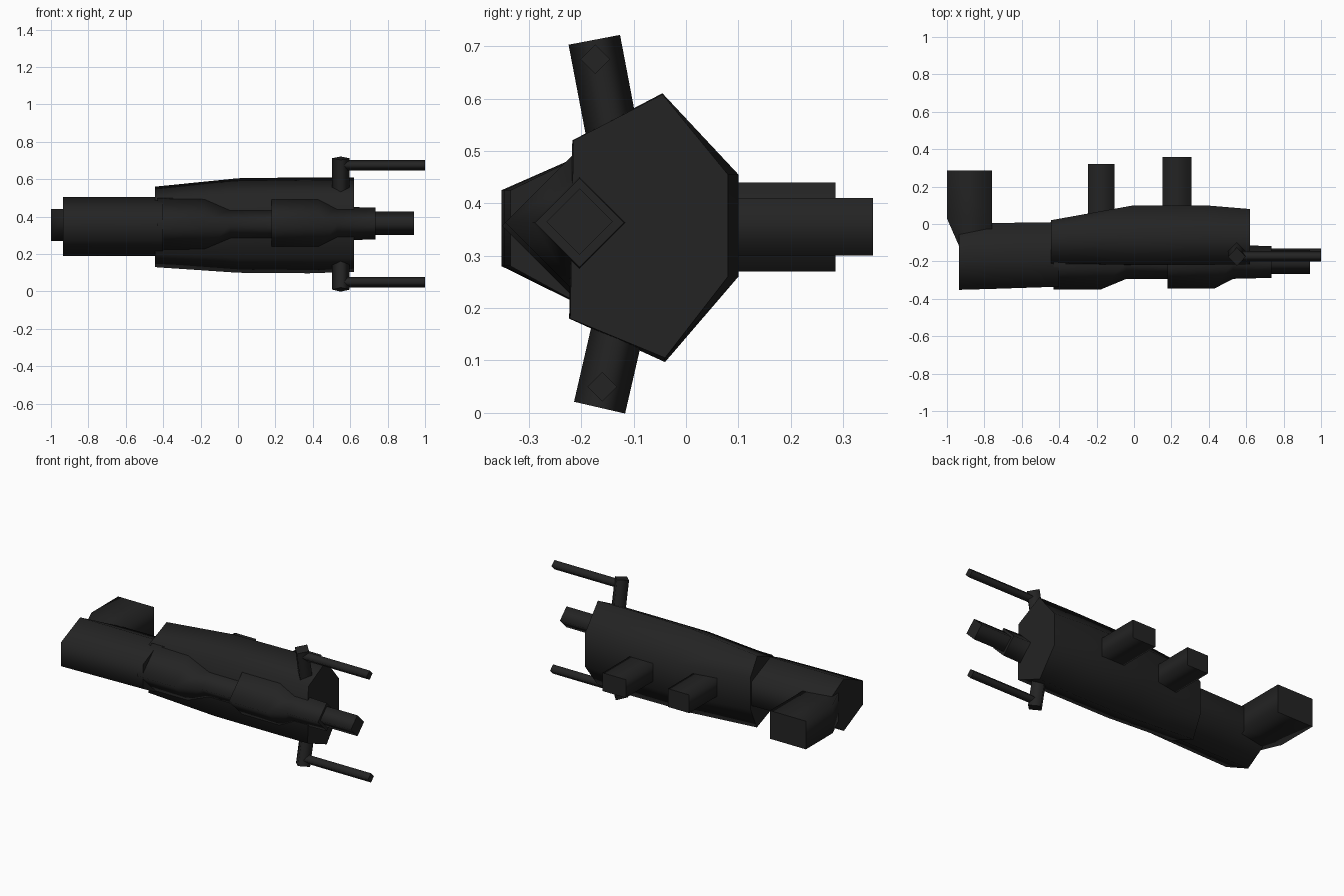
import bpy, bmesh
from mathutils import Vector

if "Cube" in bpy.data.objects:
    bpy.data.objects.remove(bpy.data.objects["Cube"])

mat = bpy.data.materials.new("near black")
mat.diffuse_color = (0.017, 0.017, 0.017, 1)
mat.use_nodes = True
mat.node_tree.nodes["Principled BSDF"].inputs["Base Color"].default_value = mat.diffuse_color


def loft(name, rings):
    """Skin a list of point rings; smooth sides, crisp flat end caps."""
    bm = bmesh.new()
    vs = [[bm.verts.new(p) for p in r] for r in rings]
    n = len(vs[0])
    for a, b in zip(vs, vs[1:]):
        for i in range(n):
            j = (i + 1) % n
            bm.faces.new((a[i], a[j], b[j], b[i])).smooth = True
    for cap in (vs[0], vs[-1]):
        face = bm.faces.new(cap)
        for e in face.edges:
            e.smooth = False
    bmesh.ops.recalc_face_normals(bm, faces=bm.faces)
    me = bpy.data.meshes.new(name)
    bm.to_mesh(me)
    bm.free()
    me.materials.append(mat)
    ob = bpy.data.objects.new(name, me)
    bpy.context.collection.objects.link(ob)
    return ob


def diamond(name, y, z, steps):
    """Square bar on edge along x; steps are (x, half diagonal)."""
    return loft(name, [[(x, y - r, z), (x, y, z + r), (x, y + r, z), (x, y, z - r)]
                       for x, r in steps])


def rect(x0, x1, y, z0, z1):
    return [(x0, y, z0), (x1, y, z0), (x1, y, z1), (x0, y, z1)]


# six-sided main body: (x, front y, back y, top z, bottom z, upper/lower front z)
body = [(-0.445, -0.212, 0.02, 0.56, 0.13, 0.49, 0.20),
        (0.0, -0.217, 0.10, 0.605, 0.10, 0.52, 0.18),
        (0.38, -0.217, 0.10, 0.61, 0.097, 0.52, 0.18),
        (0.62, -0.215, 0.08, 0.608, 0.105, 0.52, 0.18)]
loft("main_body", [[(x, f, ft), (x, -0.045, t), (x, b, 0.455), (x, b, 0.26),
                    (x, -0.04, bo), (x, f - 0.006, fb)]
                   for x, f, b, t, bo, ft, fb in body])

# six-sided rear block
loft("rear_block", [[(x, f, 0.425), (x, -0.17, 0.505), (x, b, 0.425),
                     (x, b, 0.28), (x, -0.17, 0.19), (x, f, 0.28)]
                    for x, f, b in ((-0.935, -0.352, -0.03), (-0.76, -0.347, 0.005),
                                    (-0.40, -0.335, 0.01))])

# rear handle and two pegs on the back
loft("rear_handle", [rect(-0.93, -0.76, -0.13, 0.27, 0.44),
                     rect(-1.0, -0.76, 0.03, 0.27, 0.44),
                     rect(-1.0, -0.76, 0.285, 0.27, 0.44)])
for name, x0, x1, y in (("peg_left", -0.245, -0.103, 0.32), ("peg_right", 0.152, 0.307, 0.357)):
    loft(name, [rect(x0, x1, 0.0, 0.30, 0.41), rect(x0, x1, y, 0.30, 0.41)])

# stepped barrel along the front
diamond("barrel_rear", -0.208, 0.357, [(-0.43, 0.143), (-0.18, 0.143), (-0.04, 0.085), (0.25, 0.085)])
diamond("barrel_middle", -0.203, 0.363, [(0.18, 0.142), (0.43, 0.142), (0.53, 0.09), (0.735, 0.085)])
diamond("barrel_tip", -0.203, 0.365, [(0.70, 0.063), (0.94, 0.063)])

# angled arms with thin prongs
for side, root, end, prong in (
        ("upper", (-0.125, 0.45), (-0.175, 0.712), (-0.173, 0.675)),
        ("lower", (-0.105, 0.27), (-0.165, 0.01), (-0.16, 0.05))):
    d = Vector((0, end[0] - root[0], end[1] - root[1])).normalized()
    across = d.cross(Vector((1, 0, 0)))
    rings = []
    for y, z in (root, end):
        c = Vector((0.55, y, z))
        rings.append([c + Vector((0.047, 0, 0)), c + across * 0.05,
                      c - Vector((0.047, 0, 0)), c - across * 0.05])
    loft(side + "_arm", rings)
    diamond(side + "_prong", prong[0], prong[1], [(0.55, 0.028), (1.0, 0.028)])
